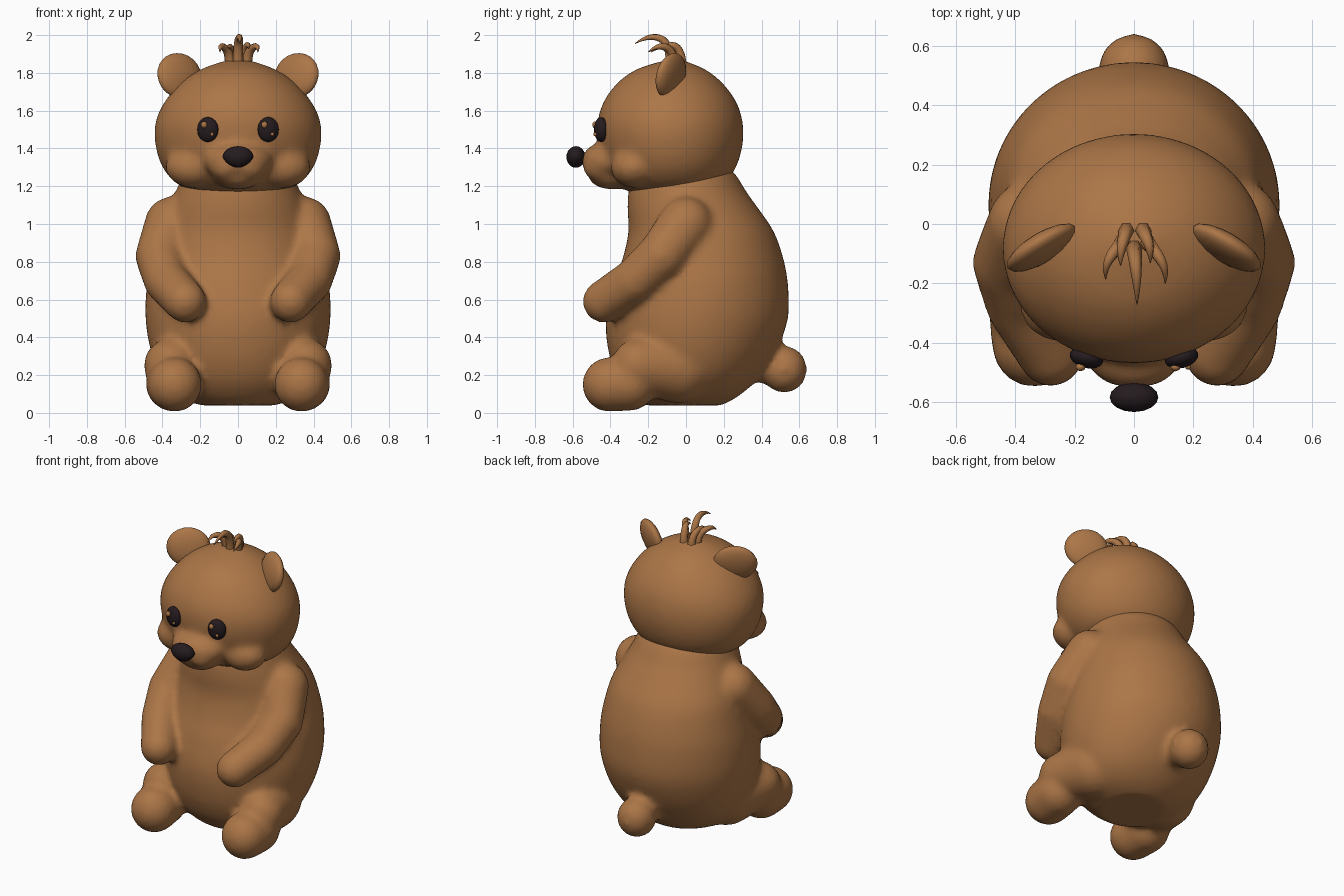
import bpy, bmesh, math
from mathutils import Matrix, Vector, Euler

cube = bpy.data.objects.get("Cube")
if cube:
    bpy.data.objects.remove(cube, do_unlink=True)


def material(name, rgb, rough):
    m = bpy.data.materials.new(name)
    m.use_nodes = True
    m.diffuse_color = (*rgb, 1)
    bsdf = m.node_tree.nodes["Principled BSDF"]
    bsdf.inputs["Base Color"].default_value = (*rgb, 1)
    bsdf.inputs["Roughness"].default_value = rough
    return m


FUR = material("brown_fur", (0.41, 0.18, 0.063), 0.8)
DARK = material("near_black", (0.018, 0.011, 0.013), 0.5)


def finish(name, bm, mat, blend=0):
    """Turn a bmesh into a smooth object, optionally fused into one skin."""
    bmesh.ops.recalc_face_normals(bm, faces=bm.faces)
    for f in bm.faces:
        f.smooth = True
    me = bpy.data.meshes.new(name)
    bm.to_mesh(me)
    bm.free()
    me.materials.append(mat)
    ob = bpy.data.objects.new(name, me)
    bpy.context.collection.objects.link(ob)
    if blend:
        r = ob.modifiers.new("Fuse", 'REMESH')
        r.mode = 'VOXEL'
        r.voxel_size = 0.02
        r.use_smooth_shade = True
        s = ob.modifiers.new("Blend", 'SMOOTH')
        s.factor = 0.5
        s.iterations = blend
    return ob


def ball(bm, centre, radii, rot=(0, 0, 0), seg=16):
    if isinstance(radii, (int, float)):
        radii = (radii,) * 3
    m = (Matrix.Translation(centre) @ Euler(rot).to_matrix().to_4x4()
         @ Matrix.Diagonal((*radii, 1)))
    bmesh.ops.create_uvsphere(bm, u_segments=seg, v_segments=seg * 3 // 4,
                              radius=1, matrix=m)


def limb(bm, joints, side):
    """Chain of overlapping balls through (x, y, z, radius) joints."""
    for a, b in zip(joints, joints[1:]):
        for i in range(9):
            x, y, z, r = Vector(a).lerp(Vector(b), i / 8)
            ball(bm, (side * x, y, z), r, seg=20)


def rounded(rings, steps=4):
    """Smooth spline through the rings."""
    pts = [Vector(r) for r in (rings[0], *rings, rings[-1])]
    out = []
    for a, b, c, d in zip(pts, pts[1:], pts[2:], pts[3:]):
        for i in range(steps):
            t = i / steps
            out.append(b + (c - a) * (t / 2) + (a - b * 2.5 + c * 2 - d / 2) * t ** 2
                       + ((b - c) * 1.5 + (d - a) / 2) * t ** 3)
    return out + [pts[-1]]


def loft(bm, rings, n=48):
    """Closed body of elliptical rings: (z, front y, back y, half width)."""
    loops = []
    for z, yf, yb, w in rounded(rings):
        angles = [math.tau * i / n for i in range(n)]
        loops.append([bm.verts.new((w * math.cos(t),
                                    (yf + yb) / 2 + (yb - yf) / 2 * math.sin(t), z))
                      for t in angles])
    for lo, hi in zip(loops, loops[1:]):
        for i in range(n):
            j = (i + 1) % n
            bm.faces.new((lo[i], lo[j], hi[j], hi[i]))
    bm.faces.new(loops[0][::-1])
    bm.faces.new(loops[-1])


# Body with arms, legs and tail fused into one skin
bm = bmesh.new()
loft(bm, [(0.04, -0.22, 0.19, 0.2), (0.09, -0.29, 0.28, 0.31),
          (0.18, -0.36, 0.38, 0.4), (0.32, -0.41, 0.475, 0.46),
          (0.5, -0.425, 0.54, 0.49), (0.68, -0.385, 0.54, 0.483),
          (0.82, -0.335, 0.515, 0.455), (0.96, -0.305, 0.465, 0.42),
          (1.08, -0.31, 0.385, 0.37), (1.17, -0.305, 0.32, 0.33),
          (1.26, -0.28, 0.265, 0.29), (1.32, -0.22, 0.2, 0.22)])
for s in (-1, 1):
    limb(bm, [(0.35, 0.0, 1.0, 0.145), (0.415, -0.13, 0.83, 0.13),
              (0.38, -0.27, 0.7, 0.12), (0.28, -0.435, 0.59, 0.113)], s)
    limb(bm, [(0.27, -0.04, 0.24, 0.19), (0.355, -0.25, 0.25, 0.145)], s)
    limb(bm, [(0.345, -0.3, 0.155, 0.145), (0.335, -0.405, 0.15, 0.145)], s)
ball(bm, (0, 0.52, 0.23), (0.122, 0.122, 0.125))
ball(bm, (0, 0.43, 0.25), 0.1)
finish("body", bm, FUR, 8)

# Head with muzzle, cheeks and lips
bm = bmesh.new()
loft(bm, [(1.16, -0.28, 0.1, 0.2), (1.21, -0.36, 0.2, 0.32),
          (1.3, -0.42, 0.265, 0.4), (1.42, -0.46, 0.3, 0.438),
          (1.54, -0.468, 0.3, 0.437), (1.65, -0.435, 0.265, 0.387),
          (1.75, -0.36, 0.19, 0.3), (1.82, -0.26, 0.1, 0.195),
          (1.865, -0.12, -0.01, 0.07)])
ball(bm, (0, -0.4, 1.335), (0.185, 0.155, 0.105), seg=24)
ball(bm, (0, -0.39, 1.25), (0.13, 0.125, 0.068), seg=24)
for s in (-1, 1):
    ball(bm, (s * 0.06, -0.44, 1.295), (0.09, 0.105, 0.072), seg=20)
    ball(bm, (s * 0.235, -0.275, 1.3), (0.15, 0.125, 0.11), seg=24)
finish("head", bm, FUR, 10)

# Ears, eyes and their glints
for s, side in ((-1, "right"), (1, "left")):
    bm = bmesh.new()
    ball(bm, (s * 0.31, -0.08, 1.785), (0.135, 0.045, 0.122),
         (math.radians(-12), 0, s * math.radians(-31)))
    finish(side + "_ear", bm, FUR)
    bm = bmesh.new()
    ball(bm, (s * 0.16, -0.45, 1.5), (0.058, 0.035, 0.066),
         (0, 0, s * math.radians(15)))
    finish(side + "_eye", bm, DARK)
    bm = bmesh.new()
    ball(bm, (s * 0.16 - 0.02, -0.482, 1.525), (0.017, 0.014, 0.018), seg=8)
    ball(bm, (s * 0.16 + 0.022, -0.481, 1.475), 0.01, seg=8)
    finish(side + "_eye_glints", bm, FUR)

# Nose, slightly pinched toward the bottom
bm = bmesh.new()
ball(bm, (0, -0.583, 1.355), (0.082, 0.05, 0.057))
for v in bm.verts:
    if v.co.z < 1.355:
        v.co.x *= 1 - (1.355 - v.co.z) * 4
finish("nose", bm, DARK)

# Tuft of curled hair: base, tip, peak height
tuft = [((0.0, -0.08), (0.01, -0.27, 1.955), 1.99),
        ((-0.04, -0.06), (-0.095, -0.185, 1.91), 1.94),
        ((0.045, -0.06), (0.105, -0.2, 1.91), 1.94),
        ((-0.025, -0.02), (-0.045, -0.14, 1.93), 1.935),
        ((0.03, -0.02), (0.055, -0.13, 1.93), 1.945)]
curve = bpy.data.curves.new("hair_path", 'CURVE')
curve.dimensions = '3D'
curve.bevel_depth = 0.03
curve.bevel_resolution = 1
curve.resolution_u = 5
for (bx, by), tip, peak in tuft:
    tip = Vector(tip)
    base = Vector((bx, by, 1.81))
    mid = base.lerp(tip, 0.6)
    path = [base, Vector((bx, by, peak - 0.03)),
            Vector((tip.x * 1.05, mid.y, peak + 0.015)), tip]
    sp = curve.splines.new('NURBS')
    sp.points.add(3)
    sp.order_u = 3
    sp.use_endpoint_u = True
    for p, co, r in zip(sp.points, path, (1, 0.85, 0.55, 0.06)):
        p.co = (*co, 1)
        p.radius = r
temp = bpy.data.objects.new("hair_path", curve)
bpy.context.collection.objects.link(temp)
bpy.context.view_layer.update()
evaluated = temp.evaluated_get(bpy.context.evaluated_depsgraph_get())
bm = bmesh.new()
bm.from_mesh(evaluated.to_mesh())
evaluated.to_mesh_clear()
bpy.data.objects.remove(temp, do_unlink=True)
finish("hair_tuft", bm, FUR)
